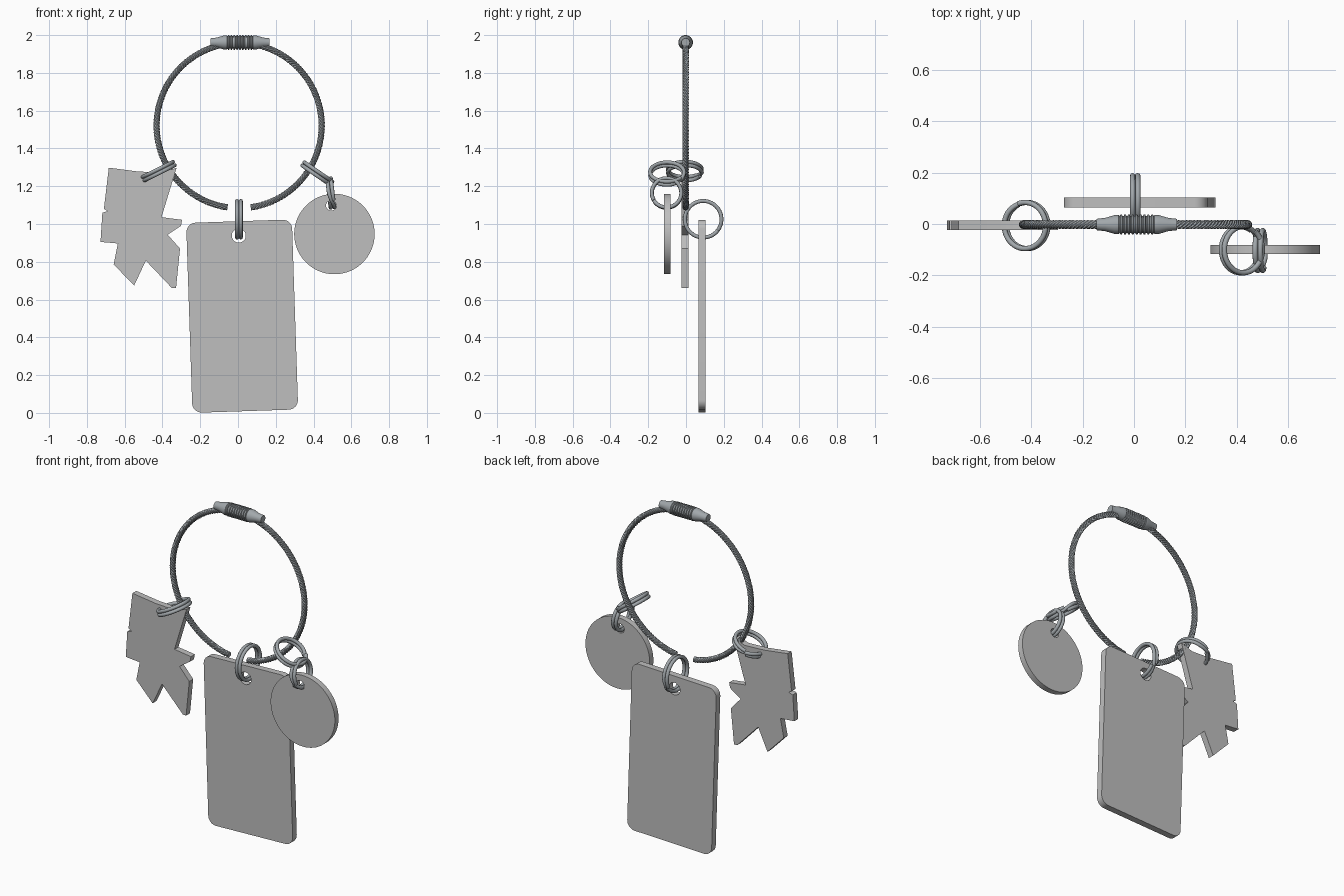
import bpy, bmesh, math
from math import pi, sin, cos, radians
from mathutils import Vector

if "Cube" in bpy.data.objects:
    bpy.data.objects.remove(bpy.data.objects["Cube"])


def material(name, rgb):
    m = bpy.data.materials.new(name)
    m.diffuse_color = (*rgb, 1)
    m.use_nodes = True
    m.node_tree.nodes["Principled BSDF"].inputs["Base Color"].default_value = m.diffuse_color
    return m


STEEL = material("steel", (0.36, 0.39, 0.41))
TAG = material("light_grey_tag", (0.52, 0.52, 0.52))


def smooth(ob, angle=35):
    bpy.ops.object.select_all(action='DESELECT')
    ob.select_set(True)
    bpy.context.view_layer.objects.active = ob
    bpy.ops.object.shade_smooth_by_angle(angle=radians(angle))


def skin(name, rings, mat, angle=35):
    """Join successive point loops into a capped tube."""
    bm = bmesh.new()
    loops = [[bm.verts.new(p) for p in r] for r in rings]
    n = len(loops[0])
    for a, b in zip(loops, loops[1:]):
        for i in range(n):
            j = (i + 1) % n
            bm.faces.new((a[i], a[j], b[j], b[i]))
    bm.faces.new(loops[0])
    bm.faces.new(loops[-1])
    bmesh.ops.recalc_face_normals(bm, faces=bm.faces[:])
    me = bpy.data.meshes.new(name)
    bm.to_mesh(me)
    bm.free()
    me.materials.append(mat)
    ob = bpy.data.objects.new(name, me)
    bpy.context.collection.objects.link(ob)
    smooth(ob, angle)
    return ob


def arc_tube(name, centre, u, v, R, t0, t1, segs, n, radius, twist=0, shift=lambda f: 0, angle=35):
    """Sweep a round or lobed section along an arc, with optional sideways shift."""
    u, v, c = Vector(u), Vector(v), Vector(centre)
    w = u.cross(v)
    rings = []
    for k in range(segs + 1):
        f = k / segs
        t = t0 + (t1 - t0) * f
        out = u * cos(t) + v * sin(t)
        p = c + out * R + w * shift(f)
        loop = []
        for i in range(n):
            a = 2 * pi * i / n
            b = a + twist * 2 * pi * f
            loop.append(p + (out * cos(b) + w * sin(b)) * radius(a))
        rings.append(loop)
    return skin(name, rings, STEEL, angle)


# Twisted cable loop, open at the bottom
GAP = 0.141
arc_tube("cable_loop", (0.006, -0.002, 1.521), (1, 0, 0), (0, 0, 1), 0.437,
         -pi / 2 + GAP, 1.5 * pi - GAP, 380, 24,
         lambda a: 0.0135 + 0.0035 * abs(cos(3 * a)), twist=26, angle=30)

# Ribbed barrel clasp, turned around x
half = [(0.157, 0.022), (0.122, 0.026), (0.085, 0.037), (0.07, 0.037)]
profile = [(-x, r) for x, r in half]
RIBS = 9
step = 0.136 / RIBS
for k in range(RIBS):
    x = -0.068 + k * step
    profile += [(x + 0.15 * step, 0.033), (x + 0.3 * step, 0.039),
                (x + 0.7 * step, 0.039), (x + 0.85 * step, 0.033)]
profile += half[::-1]
skin("barrel_clasp",
     [[(0.0105 + x, -0.002 + r * cos(2 * pi * i / 32), 1.961 + r * sin(2 * pi * i / 32))
       for i in range(32)] for x, r in profile], STEEL)


# Split rings: two turns of wire lying side by side
def split_ring(name, centre, tilt, R, wire, start):
    def shift(f):
        s = min(max((f - 0.44) / 0.12, 0), 1)
        return wire * (2 * s * s * (3 - 2 * s) - 1)
    a = radians(tilt)
    arc_tube(name, centre, (cos(a), 0, sin(a)), (0, 1, 0), R - wire,
             start, start + 4 * pi - 0.1, 128, 12, lambda t: wire, shift=shift)


split_ring("tag_split_ring", (0.005, 0.091, 1.025), 90, 0.107, 0.0102, 2.2)
split_ring("disc_link_ring", (0.491, -0.103, 1.164), 97, 0.088, 0.0102, 4.2)
split_ring("right_split_ring", (0.42, -0.1, 1.267), -34.5, 0.1, 0.0102, 1.0)
split_ring("left_split_ring", (-0.42, -0.006, 1.28), 26.6, 0.1, 0.0102, 2.0)


# Flat pendants: outline with optional hole, extruded in y
def plate(name, loops, y0, y1):
    cu = bpy.data.curves.new(name, 'CURVE')
    cu.dimensions = '2D'
    cu.fill_mode = 'BOTH'
    cu.extrude = (y1 - y0) / 2
    for pts in loops:
        s = cu.splines.new('POLY')
        s.points.add(len(pts) - 1)
        for p, (x, z) in zip(s.points, pts):
            p.co = (x, z, 0, 1)
        s.use_cyclic_u = True
    cu.materials.append(TAG)
    ob = bpy.data.objects.new(name, cu)
    bpy.context.collection.objects.link(ob)
    ob.location.y = (y0 + y1) / 2
    ob.rotation_euler.x = pi / 2
    bpy.ops.object.select_all(action='DESELECT')
    ob.select_set(True)
    bpy.context.view_layer.objects.active = ob
    bpy.ops.object.convert(target='MESH')
    smooth(bpy.context.view_layer.objects.active)


def circle(x, z, r, n, a0=0.0, a1=2 * pi):
    return [(x + r * cos(a0 + (a1 - a0) * i / n), z + r * sin(a0 + (a1 - a0) * i / n))
            for i in range(n)]


# Large rounded tag, slightly turned
W, H, C, TURN = 0.28, 0.503, 0.05, radians(1.9)
corners = [(1, 1), (-1, 1), (-1, -1), (1, -1)]
outline = []
for q, (sx, sz) in enumerate(corners):
    for i in range(9):
        a = q * pi / 2 + i * pi / 16
        x, z = sx * (W - C) + C * cos(a), sz * (H - C) + C * sin(a)
        outline.append((0.022 + x * cos(TURN) - z * sin(TURN),
                        0.512 + x * sin(TURN) + z * cos(TURN)))
plate("large_tag", [outline, circle(0.004, 0.938, 0.037, 32)], 0.065, 0.104)

# Round disc
plate("round_disc", [circle(0.5105, 0.947, 0.213, 72), circle(0.493, 1.098, 0.027, 24)],
      -0.116, -0.081)

# Jagged leaf-shaped charm
leaf = [(-0.684, 1.298), (-0.53, 1.278), (-0.4, 1.272), (-0.325, 1.298), (-0.405, 1.036),
        (-0.296, 1.022), (-0.302, 0.99), (-0.372, 0.943), (-0.307, 0.87), (-0.328, 0.66),
        (-0.349, 0.66), (-0.488, 0.806), (-0.55, 0.674), (-0.658, 0.786), (-0.636, 0.897),
        (-0.728, 0.905), (-0.718, 1.06), (-0.69, 1.068), (-0.71, 1.08)]
plate("leaf_charm", [leaf], -0.023, 0.014)
